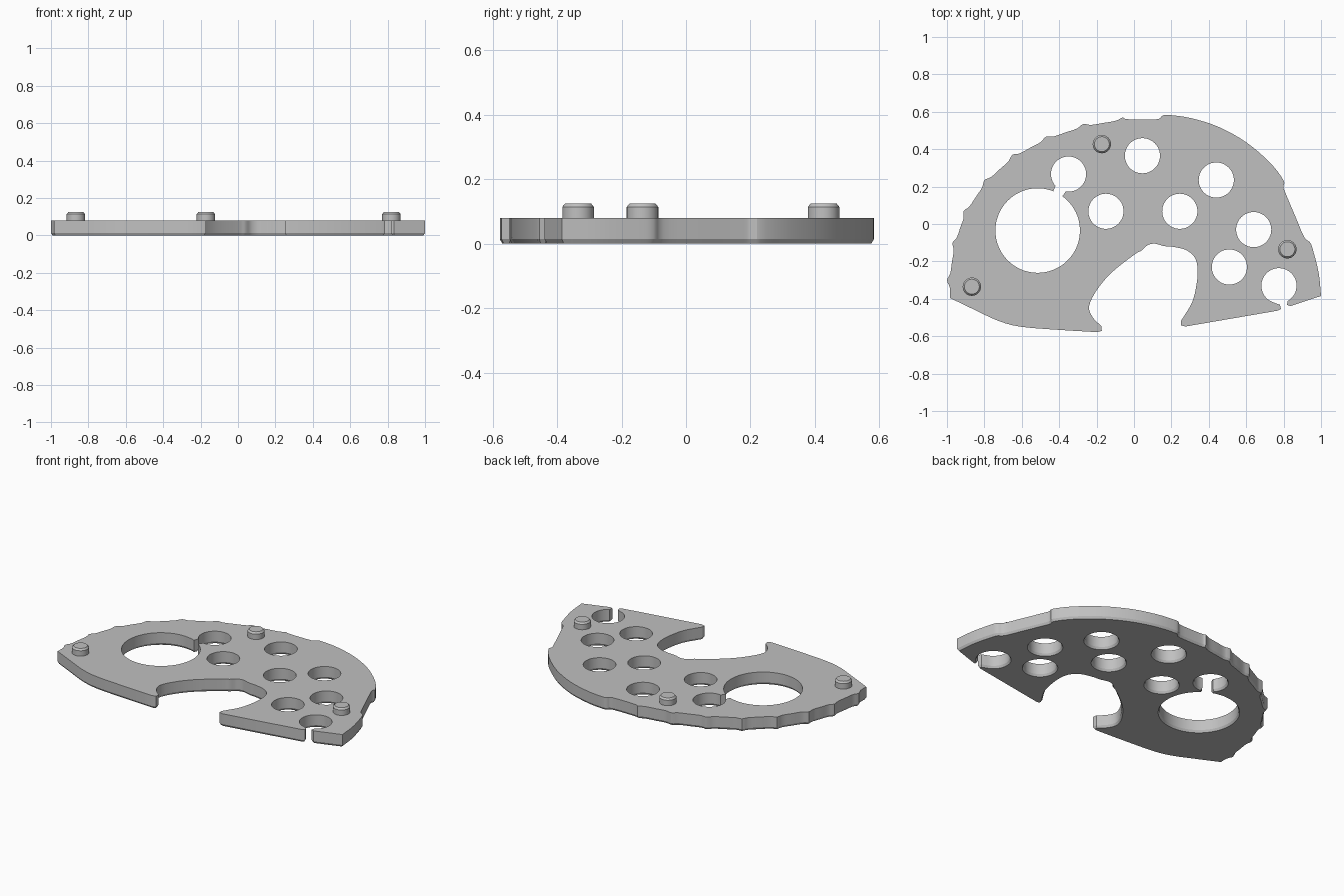
import bpy, bmesh, math
from mathutils import Vector

if "Cube" in bpy.data.objects:
    bpy.data.objects.remove(bpy.data.objects["Cube"])

THICK, CHAMFER, INSET = 0.08, 0.014, 0.008

grey = bpy.data.materials.new("plain grey")
grey.diffuse_color = (0.53, 0.53, 0.53, 1)
grey.use_nodes = True
grey.node_tree.nodes["Principled BSDF"].inputs["Base Color"].default_value = grey.diffuse_color


def spline(points, n):
    """Smooth open path through the points, last point left out."""
    p = [Vector(q) for q in points]
    p = [2 * p[0] - p[1]] + p + [2 * p[-1] - p[-2]]
    out = []
    for a, b, c, d in zip(p, p[1:], p[2:], p[3:]):
        for i in range(n):
            t = i / n
            out.append(0.5 * (2 * b + (c - a) * t + (2 * a - 5 * b + 4 * c - d) * t * t
                              + (3 * b - a - 3 * c + d) * t ** 3))
    return out


def arc(centre, r, start, end, n):
    """Arc from start to end in degrees, both ends included."""
    angles = [math.radians(start + (end - start) * i / n) for i in range(n + 1)]
    return [Vector((centre[0] + r * math.cos(a), centre[1] + r * math.sin(a))) for a in angles]


def inset(loop, d):
    """Shift a loop to its left, which is always the solid side."""
    out = []
    for i, p in enumerate(loop):
        e0 = (p - loop[i - 1]).normalized()
        e1 = (loop[(i + 1) % len(loop)] - p).normalized()
        n0, n1 = Vector((-e0.y, e0.x)), Vector((-e1.y, e1.x))
        out.append(p + (n0 + n1) * d / max(1 + n0.dot(n1), 0.4))
    return out


def finish(bm, name):
    bmesh.ops.recalc_face_normals(bm, faces=bm.faces)
    mesh = bpy.data.meshes.new(name)
    bm.to_mesh(mesh)
    bm.free()
    mesh.materials.append(grey)
    ob = bpy.data.objects.new(name, mesh)
    bpy.context.collection.objects.link(ob)
    bpy.ops.object.select_all(action='DESELECT')
    ob.select_set(True)
    bpy.context.view_layer.objects.active = ob
    bpy.ops.object.shade_smooth_by_angle(angle=math.radians(28))


# Outline, counter-clockwise from the left corner
front_left = [(-0.985, -0.395), (-0.85, -0.46), (-0.72, -0.52), (-0.6, -0.55),
              (-0.4, -0.566), (-0.2, -0.578)]
left_tip = [(-0.2, -0.578), (-0.172, -0.572), (-0.175, -0.545)]
bay = [(-0.175, -0.545), (-0.22, -0.5), (-0.24, -0.44), (-0.2, -0.355), (-0.12, -0.26),
       (0.0, -0.165), (0.04, -0.142), (0.07, -0.115), (0.11, -0.105), (0.16, -0.118),
       (0.21, -0.122), (0.28, -0.14), (0.325, -0.18), (0.34, -0.24), (0.335, -0.32),
       (0.31, -0.42), (0.25, -0.52)]
right_tip = [(0.25, -0.52), (0.25, -0.542), (0.275, -0.548), (0.77, -0.463),
             (0.786, -0.455), (0.78, -0.432)]
slot_lip = [(0.818, -0.432), (0.835, -0.439), (1.0, -0.385)]
right_edge = [(1.0, -0.385), (0.988, -0.265), (0.96, -0.15), (0.942, -0.1), (0.91, -0.07),
              (0.865, 0.035), (0.81, 0.165), (0.798, 0.2), (0.8, 0.232), (0.73, 0.325),
              (0.6, 0.437), (0.45, 0.52), (0.3, 0.567), (0.18, 0.583), (0.15, 0.577),
              (0.12, 0.56), (-0.03, 0.56), (-0.06, 0.57)]

# Scalloped edge, one shallow hollow between each pair of peaks
peaks = [Vector(p) for p in ((-0.06, 0.57), (-0.27, 0.535), (-0.47, 0.467), (-0.65, 0.37),
                             (-0.8, 0.235), (-0.91, 0.07), (-0.97, -0.1), (-1.0, -0.3))]
scallops = []
for a, b in zip(peaks, peaks[1:]):
    d = (b - a).normalized()
    inward = Vector((-d.y, d.x)) * 0.012
    scallops += [a] + [a.lerp(b, t) + inward for t in (0.2, 0.5, 0.82)]
scallops += [peaks[-1], (-0.985, -0.34), (-0.985, -0.395)]

R = 0.094
outline = (spline(front_left, 3) + spline(left_tip, 1) + spline(bay, 4)
           + spline(right_tip, 1) + [Vector(right_tip[-1])]
           + arc((0.775, -0.33), R, -107, -420, 40)
           + spline(slot_lip, 1) + spline(right_edge, 4) + spline(scallops, 3))

# Big opening joined to a small hole by a short slot, then the plain holes
joined = (arc((-0.515, -0.035), 0.226, 54.3, -291.7, 72)
          + arc((-0.35, 0.267), R, 222, -99, 40))
loops = [outline, joined]
for c in ((0.045, 0.365), (0.44, 0.235), (-0.15, 0.068), (0.245, 0.068),
          (0.64, -0.03), (0.51, -0.23)):
    loops.append(arc(c, R, 360, 0, 48)[:-1])

# Plate with chamfered lower rims
bm = bmesh.new()
caps = [[], []]
for loop in loops:
    rings = [[bm.verts.new((p.x, p.y, z)) for p in pts] for pts, z in
             ((inset(loop, INSET), 0), (loop, CHAMFER), (loop, THICK))]
    n = len(loop)
    for lo, hi in zip(rings, rings[1:]):
        for i in range(n):
            j = (i + 1) % n
            bm.faces.new((lo[i], lo[j], hi[j], hi[i]))
    for cap, ring in zip(caps, (rings[0], rings[2])):
        cap += [bm.edges.get((ring[i], ring[(i + 1) % n])) for i in range(n)]
for cap, nz in zip(caps, (-1, 1)):
    bmesh.ops.triangle_fill(bm, edges=cap, use_beauty=True, normal=(0, 0, nz))
finish(bm, "plate")

# Locating pegs with chamfered tops
for i, (x, y) in enumerate(((-0.867, -0.335), (-0.172, 0.427), (0.82, -0.135))):
    bm = bmesh.new()
    rings = [[bm.verts.new((p.x, p.y, z)) for p in arc((x, y), r, 0, 360, 32)[:-1]]
             for r, z in ((0.049, THICK - 0.002), (0.049, 0.114), (0.04, 0.125))]
    for lo, hi in zip(rings, rings[1:]):
        for k in range(32):
            j = (k + 1) % 32
            bm.faces.new((lo[k], lo[j], hi[j], hi[k]))
    bm.faces.new(rings[2])
    bm.faces.new(rings[0][::-1])
    finish(bm, f"peg_{i + 1}")
